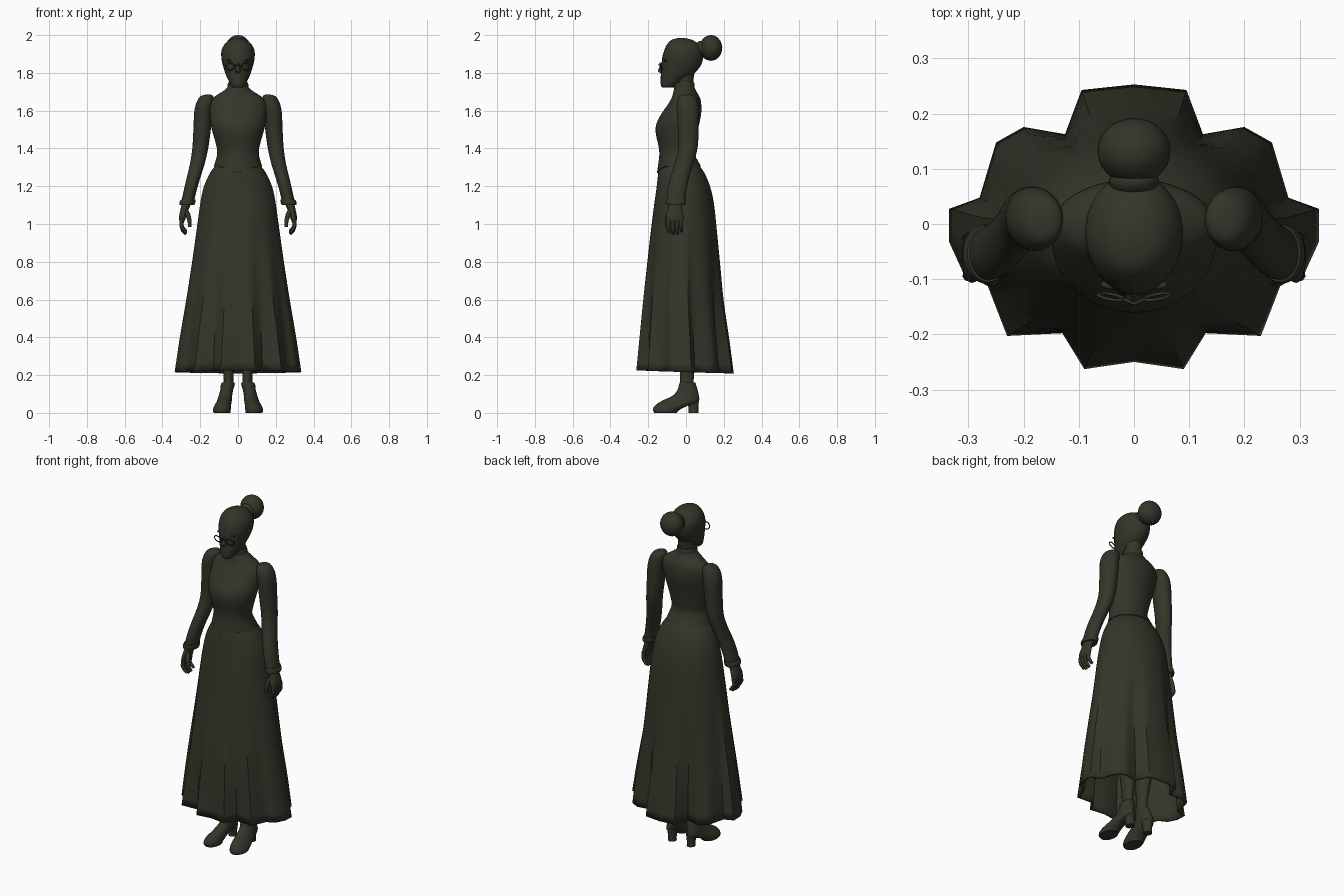
import bpy, bmesh, math
from mathutils import Vector

cloth = bpy.data.materials.new("dark_olive")
cloth.diffuse_color = (0.036, 0.035, 0.023, 1)


def spline(rows, steps):
    """Catmull-Rom interpolation through rows of numbers."""
    out = []
    for i in range(len(rows) - 1):
        a, b, c, d = (rows[max(i - 1, 0)], rows[i], rows[i + 1], rows[min(i + 2, len(rows) - 1)])
        for s in range(steps):
            t = s / steps
            out.append([0.5 * (2 * q + (r - p) * t + (2 * p - 5 * q + 4 * r - w) * t * t
                               + (3 * q - p - 3 * r + w) * t ** 3) for p, q, r, w in zip(a, b, c, d)])
    out.append(list(rows[-1]))
    return out


def mesh_from_rings(name, rings, caps=True):
    """Skin a stack of equal-length point rings."""
    bm = bmesh.new()
    loops = [[bm.verts.new(p) for p in ring] for ring in rings]
    n = len(loops[0])
    for a, b in zip(loops, loops[1:]):
        for i in range(n):
            j = (i + 1) % n
            bm.faces.new((a[i], a[j], b[j], b[i]))
    if caps:
        bm.faces.new(loops[0][::-1])
        bm.faces.new(loops[-1])
    bmesh.ops.recalc_face_normals(bm, faces=bm.faces)
    me = bpy.data.meshes.new(name)
    bm.to_mesh(me)
    bm.free()
    me.materials.append(cloth)
    ob = bpy.data.objects.new(name, me)
    bpy.context.collection.objects.link(ob)
    return ob


def ellipse(x, y, z, rx, ry, n=28):
    return [(x + rx * math.sin(2 * math.pi * i / n), y - ry * math.cos(2 * math.pi * i / n), z)
            for i in range(n)]


def loft(name, rows, side=1, steps=3):
    """Rows are x, y, z, rx, ry."""
    return mesh_from_rings(name, [ellipse(side * x, y, z, rx, ry)
                                  for x, y, z, rx, ry in spline(rows, steps)])


def tube(name, pts, r, closed=False, tip=0.7):
    cu = bpy.data.curves.new(name, 'CURVE')
    cu.dimensions = '3D'
    cu.bevel_depth = r
    cu.bevel_resolution = 2
    cu.use_fill_caps = True
    sp = cu.splines.new('POLY')
    sp.points.add(len(pts) - 1)
    for i, p in enumerate(pts):
        sp.points[i].co = (*p, 1)
        sp.points[i].radius = 1 - (1 - tip) * i / (len(pts) - 1)
    sp.use_cyclic_u = closed
    cu.materials.append(cloth)
    ob = bpy.data.objects.new(name, cu)
    bpy.context.collection.objects.link(ob)
    return ob


def ball(name, loc, scale):
    bpy.ops.mesh.primitive_uv_sphere_add(segments=28, ring_count=18, location=loc)
    ob = bpy.context.object
    ob.name = name
    ob.scale = scale
    ob.data.materials.append(cloth)
    return ob


# Skirt: round at the waist, blending into a lobed pleated hem
half = [(0, -.247), (.09, -.26), (.13, -.195), (.23, -.2), (.265, -.11), (.31, -.085), (.335, -.03),
        (.335, .03), (.28, .05), (.25, .15), (.2, .178), (.125, .165), (.095, .245), (0, .255)]
outline = half + [(-x, y) for x, y in half[-2:0:-1]]
hem = []
for a, b in zip(outline, outline[1:] + outline[:1]):
    for s in range(3):
        hem.append(Vector(a).lerp(Vector(b), s / 3))
unit = [Vector((p.x / .335, p.y / .257)) for p in hem]
# rows: z, front y, back y, half width
skirt_rows = [(.217, -.26, .255, .335), (.4, -.245, .23, .308), (.6, -.228, .2, .274),
              (.8, -.206, .18, .243), (1.0, -.182, .16, .215), (1.12, -.166, .146, .198),
              (1.2, -.155, .127, .18), (1.27, -.147, .098, .148), (1.31, -.139, .07, .12),
              (1.35, -.132, .045, .105)]
rings = []
for z, f, b, w in spline(skirt_rows, 3):
    fold = max(0, min(1, (1.05 - z) / .83)) ** 1.1
    ring = []
    for u in unit:
        v = u.normalized().lerp(u, fold)
        ring.append((v.x * w, (f + b) / 2 + v.y * (b - f) / 2, z - .008 * fold * v.y))
    rings.append(ring)
skirt = mesh_from_rings("skirt", rings, caps=False)
mod = skirt.modifiers.new("thickness", 'SOLIDIFY')
mod.thickness = .012
mod.offset = -1

# Bodice with a pointed front edge over the skirt
torso = [(1.305, -.146, .08, .128), (1.37, -.141, .046, .11), (1.42, -.147, .05, .116),
         (1.48, -.16, .06, .133), (1.53, -.157, .07, .145), (1.58, -.132, .08, .15),
         (1.63, -.098, .081, .15), (1.665, -.077, .075, .135), (1.69, -.069, .062, .1),
         (1.71, -.064, .051, .07), (1.725, -.062, .045, .056), (1.745, -.062, .043, .052)]
rings = []
for z, f, b, w in spline(torso, 3):
    dip = max(0, (1.36 - z) / .055)
    ring = []
    for x, y, h in ellipse(0, (f + b) / 2, z, w, (b - f) / 2, 40):
        k = dip * max(0, 1 - abs(x) / .09) if y < 0 else 0
        ring.append((x, y - .008 * k, h - .036 * k))
    rings.append(ring)
mesh_from_rings("bodice", rings)

# Collar band, neck, head
loft("collar", [(0, -.01, 1.722, .056, .056), (0, -.01, 1.735, .056, .056), (0, -.01, 1.75, .052, .053)])
loft("neck", [(0, -.01, 1.7, .046, .047), (0, -.008, 1.76, .045, .047), (0, -.005, 1.83, .05, .055)])
loft("head", [(0, -.098, 1.722, .022, .026), (0, -.09, 1.732, .037, .043), (0, -.068, 1.765, .053, .066),
              (0, -.045, 1.795, .066, .088), (0, -.025, 1.84, .08, .104), (0, -.018, 1.88, .088, .108),
              (0, -.014, 1.92, .087, .101), (0, -.017, 1.953, .07, .082), (0, -.022, 1.975, .044, .054),
              (0, -.025, 1.985, .012, .015)])
loft("nose", [(0, -.122, 1.797, .008, .01), (0, -.13, 1.81, .015, .019), (0, -.127, 1.83, .009, .014),
              (0, -.118, 1.86, .007, .01)])
ball("lips", (0, -.123, 1.775), (.021, .01, .008))

# Hair bun and its base
ball("hair_bun", (0, .132, 1.932), (.066, .06, .068))
ball("bun_base", (0, .078, 1.925), (.045, .03, .045))

# Spectacles
for s, tag in ((1, "right"), (-1, "left")):
    rim = []
    for i in range(20):
        a = 2 * math.pi * i / 20
        rim.append((s * (.042 + .023 * math.cos(a)), -.132 + .004 * math.cos(a) - .005 * math.sin(a),
                    1.833 + .019 * math.sin(a)))
    tube("spectacle_rim_" + tag, rim, .003, True, 1)
    ball("eye_" + tag, (s * .036, -.104, 1.838), (.015, .01, .01))
    ball("brow_" + tag, (s * .036, -.11, 1.866), (.024, .009, .006))
tube("spectacle_bridge", [(-.02, -.136, 1.838), (0, -.145, 1.843), (.02, -.136, 1.838)], .003, False, 1)

# Arms, hands, legs and boots, both sides
for s, tag in ((1, "right"), (-1, "left")):
    loft("sleeve_" + tag, [(.158, .008, 1.685, .012, .02), (.165, .008, 1.675, .035, .042),
                           (.175, .008, 1.64, .046, .056), (.184, .01, 1.59, .048, .058),
                           (.19, .012, 1.5, .046, .055), (.2, .01, 1.4, .042, .051),
                           (.215, -.01, 1.32, .039, .049), (.237, -.035, 1.24, .036, .05),
                           (.255, -.049, 1.17, .034, .05), (.267, -.054, 1.115, .034, .048)], s)
    loft("cuff_" + tag, [(.264, -.053, 1.13, .038, .052), (.268, -.054, 1.115, .042, .054),
                         (.27, -.055, 1.1, .039, .051)], s)
    loft("palm_" + tag, [(.272, -.055, 1.11, .025, .034), (.282, -.058, 1.08, .022, .038),
                         (.292, -.06, 1.045, .019, .046), (.296, -.06, 1.02, .015, .045),
                         (.296, -.06, 1.008, .008, .036)], s)
    for i in range(4):
        y = -.092 + .022 * i
        drop = (.01, 0, .002, .014)[i]
        tube(f"finger_{i + 1}_{tag}", [(s * .295, y, 1.03), (s * .3, y - .001, .995),
                                      (s * .293, y, .967 + drop), (s * .28, y + .002, .952 + drop),
                                      (s * .274, y + .002, .946 + drop)], .0125, tip=.6)
    tube("thumb_" + tag, [(s * .28, -.075, 1.075), (s * .264, -.094, 1.045), (s * .256, -.103, 1.015),
                          (s * .255, -.1, .985)], .015, tip=.6)
    loft("leg_" + tag, [(.051, .006, .13, .027, .036), (.05, .005, .2, .026, .037), (.055, .012, .32, .037, .048),
                        (.062, .012, .45, .05, .056), (.07, -.005, .6, .056, .062), (.078, -.01, .85, .07, .078)], s)
    loft("boot_" + tag, [(.085, -.108, 0, .042, .06), (.086, -.107, .012, .047, .067),
                         (.082, -.083, .035, .045, .085), (.073, -.033, .062, .039, .098),
                         (.067, -.002, .09, .036, .07), (.06, .008, .12, .034, .054),
                         (.054, .008, .15, .037, .045), (.052, .008, .162, .032, .041)], s)
    loft("boot_heel_" + tag, [(.062, .04, 0, .023, .026), (.062, .039, .03, .023, .026),
                              (.062, .034, .075, .031, .036)], s)

# Smooth shading with crisp hems
bpy.ops.object.select_all(action='DESELECT')
for ob in bpy.context.scene.objects:
    if ob.type == 'MESH':
        ob.select_set(True)
        bpy.context.view_layer.objects.active = ob
bpy.ops.object.shade_smooth_by_angle(angle=math.radians(40))
